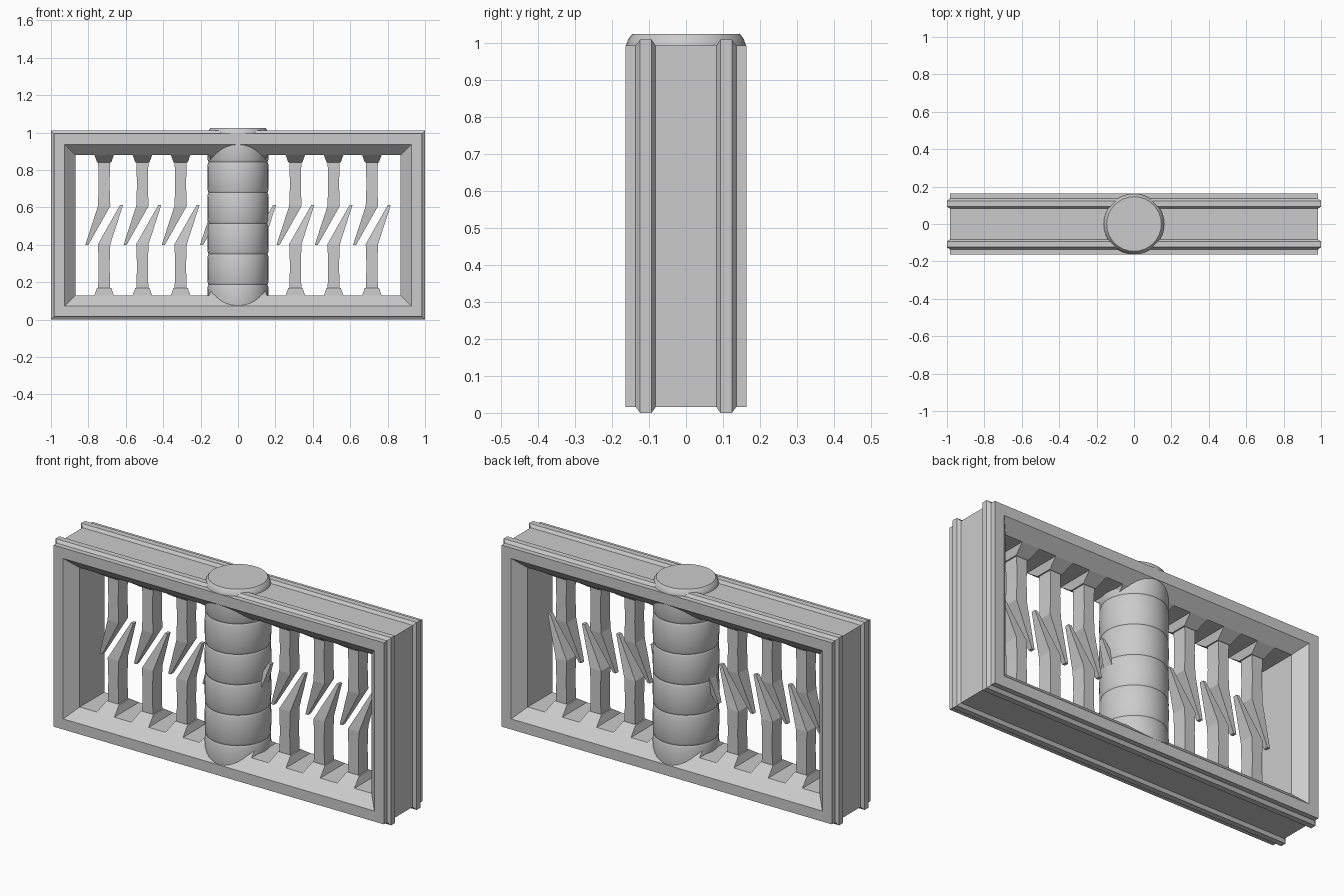
import bpy, bmesh, math

if "Cube" in bpy.data.objects:
    bpy.data.objects.remove(bpy.data.objects["Cube"])

MID_Z = 0.505


def finish(name, bm, smooth=False):
    bmesh.ops.recalc_face_normals(bm, faces=bm.faces[:])
    mesh = bpy.data.meshes.new(name)
    bm.to_mesh(mesh)
    bm.free()
    ob = bpy.data.objects.new(name, mesh)
    bpy.context.collection.objects.link(ob)
    if smooth:
        bpy.context.view_layer.objects.active = ob
        ob.select_set(True)
        bpy.ops.object.shade_smooth_by_angle(angle=math.radians(40))
        ob.select_set(False)
    return ob


def bridge(bm, rings, closed=False):
    pairs = list(zip(rings, rings[1:]))
    if closed:
        pairs.append((rings[-1], rings[0]))
    for a, b in pairs:
        n = len(a)
        for i in range(n):
            bm.faces.new((a[i], a[(i + 1) % n], b[(i + 1) % n], b[i]))


# Window frame: one profile (inset from outer edge, depth) mitred round a rectangle
half = [(0.016, 0.082), (0.0, 0.093), (0.0, 0.124), (0.016, 0.136),
        (0.016, 0.164), (0.073, 0.164), (0.13, 0.105)]
profile = half + [(d, -y) for d, y in reversed(half)]
bm = bmesh.new()
rings = []
for sx, sz in ((-1, -1), (1, -1), (1, 1), (-1, 1)):
    rings.append([bm.verts.new((sx * (1.0 - d), y, MID_Z + sz * (MID_Z - d)))
                  for d, y in profile])
bridge(bm, rings, closed=True)
finish("window_frame", bm)


# Railing bars: lower and upper half, each a flared foot, a shaft and a bent blade
# sections are (z, x centre, half width, half depth)
sections = [(0.13, 0, 0.052, 0.105), (0.169, 0, 0.038, 0.046), (0.17, 0, 0.032, 0.04),
            (0.29, 0, 0.029, 0.04), (0.403, 0, 0.033, 0.04), (0.612, 0.093, 0.008, 0.012)]


def bar_half(name, x0, flip):
    bm = bmesh.new()
    rings = []
    for z, xc, w, d in sections:
        rings.append([bm.verts.new((x0 + flip * (xc + sx * w), sy * d,
                                    MID_Z + flip * (z - MID_Z)))
                      for sx, sy in ((-1, -1), (1, -1), (1, 1), (-1, 1))])
    bridge(bm, rings)
    bm.faces.new(rings[0])
    bm.faces.new(rings[-1])
    finish(name, bm)


for i in range(8):
    x = (i - 3.5) * 0.2045
    bar_half(f"lower_bar_{i + 1}", x, 1)
    bar_half(f"upper_bar_{i + 1}", x, -1)


# Central column: stacked drums with rounded rims, the last one standing above the frame
def drum(name, z0, z1, sides=32):
    bm = bmesh.new()
    rings = []
    for r, z in ((0.146, z0), (0.156, z0 + 0.013), (0.162, z0 + 0.03),
                 (0.163, (z0 + z1) / 2),
                 (0.162, z1 - 0.03), (0.156, z1 - 0.013), (0.146, z1)):
        rings.append([bm.verts.new((r * math.cos(2 * math.pi * k / sides),
                                    r * math.sin(2 * math.pi * k / sides), z))
                      for k in range(sides)])
    bridge(bm, rings)
    bm.faces.new(rings[0])
    bm.faces.new(rings[-1])
    finish(name, bm, smooth=True)


for i in range(6):
    bottom = 0.018 if i == 0 else 0.825 - (5 - i) * 0.164
    drum(f"column_drum_{i + 1}", bottom, 1.025 - (5 - i) * 0.164)
